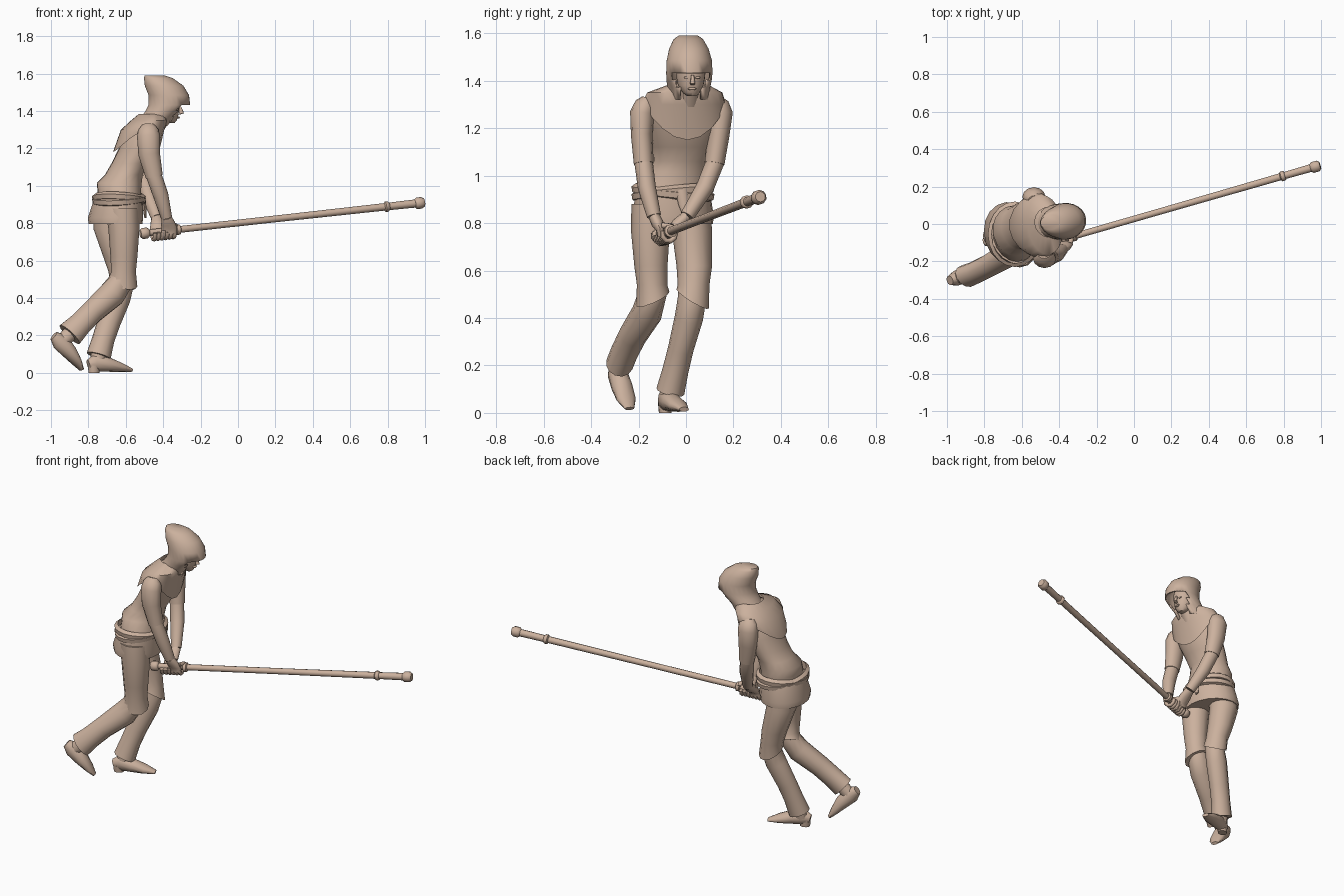
import bpy, bmesh, math
from mathutils import Vector, Matrix

tan = bpy.data.materials.new("warm tan")
tan.diffuse_color = (0.60, 0.44, 0.34, 1)
UP = Vector((0, 0, 1))


def finish(name, bm, angle=50):
    bmesh.ops.recalc_face_normals(bm, faces=bm.faces)
    me = bpy.data.meshes.new(name)
    bm.to_mesh(me)
    bm.free()
    me.materials.append(tan)
    me.shade_smooth()
    me.set_sharp_from_angle(angle=math.radians(angle))
    ob = bpy.data.objects.new(name, me)
    bpy.context.collection.objects.link(ob)
    return ob


def loft(name, rings, n=12, ref=None, yaw=0, flat=False, cap=True, edit=None):
    """Rings are (x, y, z, radius along ref, radius across)."""
    ref = ref or Vector((math.cos(math.radians(yaw)), math.sin(math.radians(yaw)), 0))
    pts = [Vector(r[:3]) for r in rings]
    bm = bmesh.new()
    loops = []
    for i, r in enumerate(rings):
        axis = UP if flat else (pts[min(i + 1, len(pts) - 1)] - pts[max(i - 1, 0)]).normalized()
        u = (ref - axis * ref.dot(axis)).normalized()
        v = UP.cross(u) if flat else axis.cross(u)
        loop = []
        for k in range(n):
            a = 2 * math.pi * k / n
            p = pts[i] + u * r[3] * math.cos(a) + v * r[4] * math.sin(a)
            if edit:
                p = edit(p, i, a)
            loop.append(bm.verts.new(p))
        loops.append(loop)
    for a, b in zip(loops, loops[1:]):
        for k in range(n):
            bm.faces.new((a[k], a[(k + 1) % n], b[(k + 1) % n], b[k]))
    if cap:
        bm.faces.new(loops[0])
        bm.faces.new(loops[-1])
    return finish(name, bm)


def ball(name, loc, size):
    bm = bmesh.new()
    bmesh.ops.create_uvsphere(bm, u_segments=14, v_segments=10, radius=1,
                              matrix=Matrix.Translation(loc) @ Matrix.Diagonal((*size, 1)))
    return finish(name, bm)


# Torso
loft("tunic", [(-.635, -.055, .92, .12, .15), (-.635, -.05, .97, .115, .145),
               (-.635, -.035, 1.015, .12, .135), (-.61, -.02, 1.06, .1, .122),
               (-.575, -.01, 1.12, .1, .132), (-.535, -.01, 1.2, .1, .145),
               (-.51, -.01, 1.28, .1, .15), (-.48, 0, 1.34, .075, .12),
               (-.44, .01, 1.39, .05, .055)], n=18, yaw=12, flat=True)
loft("tunic_skirt", [(-.655, -.055, .795, .14, .172), (-.655, -.055, .83, .145, .175),
                     (-.64, -.055, .93, .126, .16)], n=18, yaw=18, flat=True)

# Two crossing belts with a hanging end
for name, s in (("belt", 1), ("sash", -1)):
    bm = bmesh.new()
    loops = []
    for k in range(20):
        a = 2 * math.pi * k / 20
        loops.append([bm.verts.new((-.637 + (.124 + o) * math.cos(a),
                                    -.055 + (.155 + o) * math.sin(a),
                                    .93 + h - s * .018 * math.sin(a + .4)))
                      for o, h in ((0, -.022), (.016, -.016), (.02, .008), (0, .022))])
    for k in range(20):
        a, b = loops[k], loops[(k + 1) % 20]
        for j in range(4):
            bm.faces.new((a[j], a[(j + 1) % 4], b[(j + 1) % 4], b[j]))
    finish(name, bm)
loft("belt_end", [(-.507, -.02, .94, .012, .025), (-.499, -.01, .88, .01, .022),
                  (-.495, .0, .83, .006, .012)], n=8)


# Shoulder mantle with a hem that hangs lower at front and back
def hem(p, i, a):
    if i == 3:
        s = math.sin(a) ** 2
        p = Vector((p.x + .045 * s, p.y, 1.165 + .13 * s - .015 * math.cos(a)))
    return p


loft("mantle", [(-.455, .01, 1.385, .075, .08), (-.475, -.005, 1.35, .095, .16),
                (-.51, -.01, 1.3, .115, .18), (-.55, -.01, 1.24, .118, .175)],
     n=20, yaw=8, flat=True, cap=False, edit=hem)

# Hood with the face opening cut out
hood = loft("hood", [(-.445, .01, 1.59, .055, .04), (-.425, .01, 1.575, .078, .062),
                     (-.395, .012, 1.535, .104, .083), (-.37, .014, 1.485, .109, .096),
                     (-.367, .014, 1.432, .112, .098), (-.395, .013, 1.4, .1, .096),
                     (-.425, .012, 1.37, .09, .09), (-.46, .01, 1.32, .09, .09)],
            n=24, yaw=7, flat=True)
bm = bmesh.new()
bm.from_mesh(hood.data)
gone = []
for f in bm.faces:
    c = f.calc_center_median()
    front = math.atan2(c.y - .022, c.x + .41)
    if (c.z < 1.43 and abs(front) < .76) or len(f.verts) > 4 and c.z < 1.4:
        gone.append(f)
bmesh.ops.delete(bm, geom=gone, context='FACES')
bm.to_mesh(hood.data)
bm.free()
thick = hood.modifiers.new("thickness", 'SOLIDIFY')
thick.thickness = .008

# Head and face
loft("head", [(-.357, .024, 1.336, .018, .02), (-.365, .022, 1.35, .038, .036),
              (-.375, .02, 1.38, .057, .054), (-.38, .02, 1.41, .066, .06),
              (-.38, .02, 1.45, .072, .064), (-.385, .015, 1.5, .06, .055)],
     n=16, yaw=7, flat=True)
loft("nose", [(-.31, .028, 1.424, .006, .006), (-.304, .028, 1.4, .011, .009),
              (-.302, .028, 1.388, .012, .011), (-.312, .028, 1.382, .006, .008)], n=8, flat=True)
ball("lips", (-.319, .026, 1.366), (.008, .018, .006))
for y in (.003, .05):
    ball("eye", (-.321, y, 1.413), (.006, .012, .005))
loft("neck", [(-.45, .01, 1.3, .05, .05), (-.39, .017, 1.39, .04, .042)])

# Legs: breeches with slanted knee hems, trousers, shoes
loft("right_breeches", [(-.62, -.145, .88, .09, .085), (-.61, -.15, .77, .083, .082),
                        (-.61, -.148, .62, .072, .07), (-.612, -.143, .54, .066, .064),
                        (-.618, -.14, .48, .08, .07)], flat=True,
     edit=lambda p, i, a: p + UP * ((.03 * math.sin(a) - .018 * math.cos(a)) if i == 4 else 0))
loft("left_breeches", [(-.68, .02, .88, .09, .08), (-.685, .025, .77, .088, .085),
                       (-.645, .035, .62, .075, .075), (-.625, .032, .54, .067, .067),
                       (-.615, .028, .48, .072, .068)], flat=True,
     edit=lambda p, i, a: p + UP * ((-.04 * math.sin(a) - .015 * math.cos(a)) if i == 4 else 0))
loft("right_trouser", [(-.605, -.14, .6, .055, .055), (-.62, -.142, .5, .065, .06),
                       (-.675, -.165, .42, .075, .065), (-.78, -.225, .325, .064, .06),
                       (-.85, -.26, .255, .066, .058), (-.9, -.28, .205, .075, .058)])
loft("left_trouser", [(-.63, .03, .58, .055, .06), (-.615, .025, .48, .06, .06),
                      (-.64, .012, .4, .066, .06), (-.69, -.022, .27, .062, .054),
                      (-.72, -.044, .18, .06, .055), (-.745, -.066, .09, .066, .06)])
loft("right_ankle", [(-.88, -.27, .23, .042, .04), (-.95, -.288, .155, .04, .036)])
loft("left_ankle", [(-.74, -.065, .14, .042, .04), (-.75, -.078, .05, .042, .036)])
loft("right_shoe", [(-.985, -.302, .198, .026, .026), (-.95, -.29, .168, .05, .04),
                    (-.9, -.27, .11, .04, .046), (-.862, -.252, .058, .024, .045),
                    (-.836, -.238, .018, .01, .022)], ref=UP)
loft("left_shoe", [(-.8, -.098, .045, .026, .022), (-.765, -.085, .055, .048, .036),
                   (-.7, -.062, .046, .04, .042), (-.63, -.033, .03, .026, .042),
                   (-.57, -.008, .015, .01, .022)], ref=UP)
loft("left_heel", [(-.77, -.088, 0, .03, .026), (-.77, -.088, .04, .034, .03)], yaw=19)

# Staff along one slanted axis, measured by x
BASE = Vector((-.33, -.068, .765))
STEP = Vector((1, .288, .11))
AXIS = STEP.normalized()


def on_staff(x):
    return BASE + STEP * (x - BASE.x)


def turned(name, profile):
    loft(name, [(*on_staff(x), r, r) for x, r in profile], n=10, ref=UP)


turned("staff_shaft", [(-.5, .017), (-.3, .018), (.2, .018), (.8, .02), (.96, .022)])
turned("staff_butt", [(-.522, .02), (-.512, .029), (-.485, .03), (-.475, .02)])
turned("staff_guard", [(-.334, .02), (-.33, .028), (-.312, .028), (-.308, .02)])
turned("staff_collar", [(.782, .02), (.788, .028), (.802, .028), (.808, .022)])
turned("staff_tip", [(.945, .022), (.955, .031), (.982, .031), (.995, .022)])

# Arms: sleeves, forearms and gripping hands
arms = {
    "right": [(-.48, -.16, 1.325), (-.478, -.184, 1.265), (-.475, -.187, 1.17), (-.448, -.178, 1.05),
              (-.413, -.165, .95), (-.382, -.135, .83), -.375],
    "left": [(-.53, .128, 1.325), (-.535, .145, 1.265), (-.53, .138, 1.17), (-.51, .12, 1.05),
             (-.48, .08, .95), (-.435, .005, .83), -.42]}
for side, p in arms.items():
    loft(side + "_sleeve", [(*p[0], .035, .025), (*Vector(p[0]).lerp(Vector(p[1]), .4), .054, .045),
                            (*p[1], .062, .052), (*p[2], .058, .045), (*p[3], .046, .042)])
    loft(side + "_forearm", [(*p[2], .042, .036), (*p[3], .042, .039), (*p[4], .041, .038),
                             (*p[5], .03, .03)])
    grip = on_staff(p[6])
    out = -1 if side == "right" else 1
    across = AXIS.cross(UP).normalized() * -out
    wrist = Vector(p[5])
    palm = grip + across * .028 + UP * .012
    loft(side + "_hand", [(*wrist, .028, .024), (*(wrist.lerp(palm, .55)), .038, .026),
                          (*palm, .042, .019), (*(palm - UP * .03), .038, .012)])
    for i in range(4):                      # fingers curl under the staff
        c = grip + AXIS * (.021 * (i - 1.5)) - UP * .006
        arc = [c + across * math.cos(t) * .03 - UP * math.sin(t) * .034
               for t in (-.3, .4, 1.1, 1.8, 2.5, 3.2)]
        loft(side + "_finger", [(*q, .0115, .011) for q in arc], n=8, ref=AXIS)
    t0 = palm + AXIS * .028 + UP * .015
    t1 = grip + AXIS * .045 + UP * .022
    t2 = t1 - across * .022 - UP * .008
    loft(side + "_thumb", [(*t0, .014, .013), (*t1, .013, .012), (*t2, .009, .009)], n=8, ref=AXIS)
